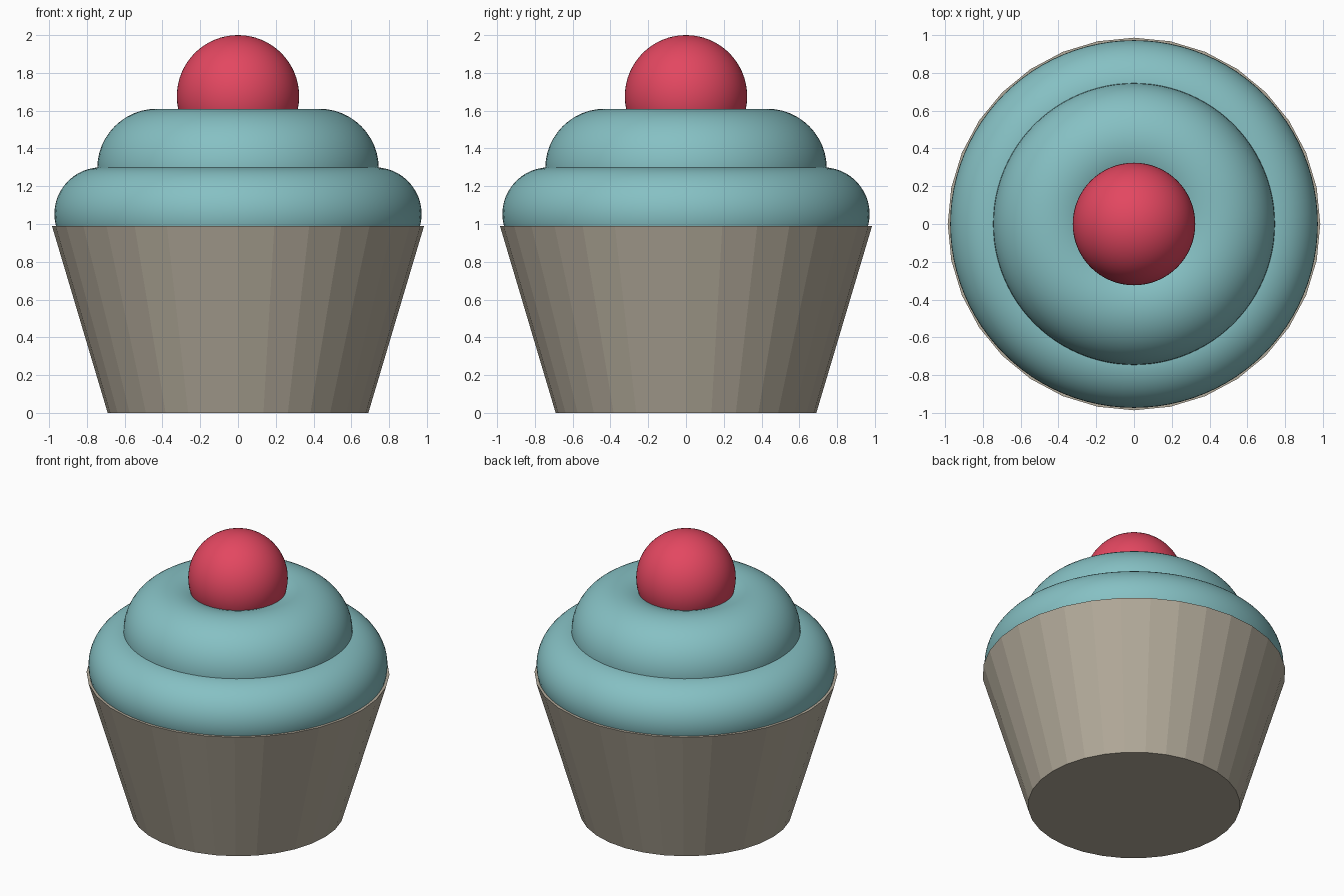
import bpy

cube = bpy.data.objects.get("Cube")
if cube:
    bpy.data.objects.remove(cube, do_unlink=True)


def make_material(name, rgb):
    mat = bpy.data.materials.new(name)
    mat.use_nodes = True
    color = (*rgb, 1.0)
    mat.diffuse_color = color
    mat.node_tree.nodes["Principled BSDF"].inputs["Base Color"].default_value = color
    return mat


def finish(name, mat, smooth):
    obj = bpy.context.object
    obj.name = obj.data.name = name
    obj.data.materials.append(mat)
    if smooth:
        bpy.ops.object.shade_smooth()
    return obj


paper = make_material("warm grey paper", (0.45, 0.405, 0.325))
teal = make_material("teal frosting", (0.238, 0.53, 0.55))
red = make_material("cherry red", (0.77, 0.063, 0.118))

# Tapered, faceted baking cup
RIM_Z = 0.99
bpy.ops.mesh.primitive_cone_add(vertices=32, radius1=0.69, radius2=0.985,
                                depth=RIM_Z, location=(0, 0, RIM_Z / 2))
finish("baking_cup", paper, False)

# Two stacked rings of frosting
for name, major, minor, z in (("lower_frosting", 0.725, 0.247, 1.053),
                              ("upper_frosting", 0.43, 0.315, 1.295)):
    bpy.ops.mesh.primitive_torus_add(major_segments=96, minor_segments=48,
                                     major_radius=major, minor_radius=minor,
                                     location=(0, 0, z))
    finish(name, teal, True)

# Cherry resting in the dip of the upper ring
bpy.ops.mesh.primitive_uv_sphere_add(segments=64, ring_count=32, radius=0.324,
                                     location=(0, 0, 1.676))
finish("cherry", red, True)
